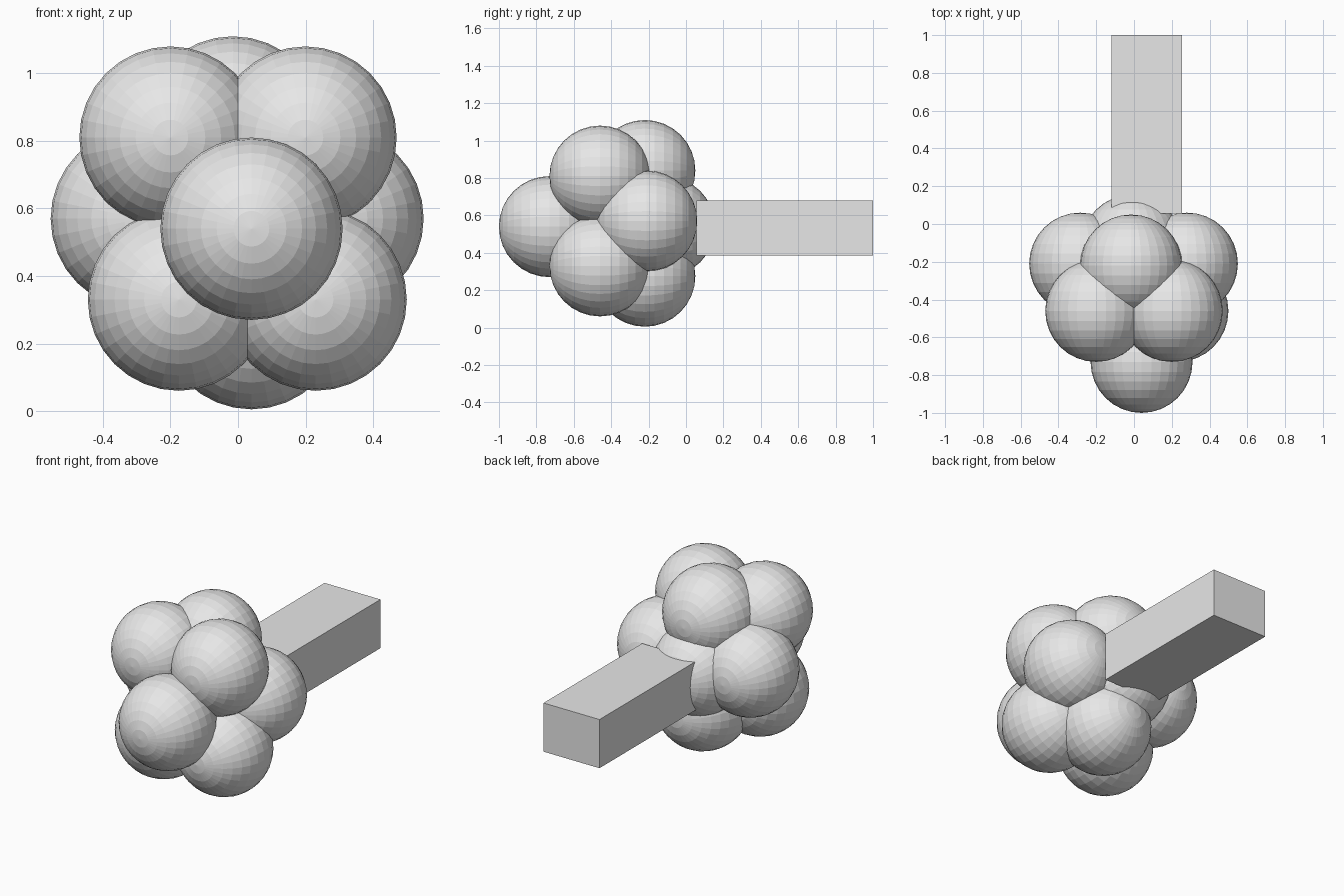
import bpy
from math import pi

cube = bpy.data.objects.get("Cube")
if cube:
    bpy.data.objects.remove(cube, do_unlink=True)

# Single plain material
grey = bpy.data.materials.new("light grey")
grey.use_nodes = True
grey.diffuse_color = (0.8, 0.8, 0.8, 1)
grey.node_tree.nodes["Principled BSDF"].inputs["Base Color"].default_value = (0.8, 0.8, 0.8, 1)

RADIUS = 0.27


def ball(name, x, y, z):
    """Flat-faced ball with its poles pointing front and back."""
    bpy.ops.mesh.primitive_uv_sphere_add(
        segments=32, ring_count=16, radius=RADIUS,
        location=(x, y, z), rotation=(pi / 2, 0, 0))
    obj = bpy.context.object
    obj.name = name
    obj.data.materials.append(grey)


def block(name, low, high):
    """Box spanning two opposite corners."""
    middle = [(a + b) / 2 for a, b in zip(low, high)]
    bpy.ops.mesh.primitive_cube_add(size=1, location=middle)
    obj = bpy.context.object
    obj.name = name
    obj.scale = [b - a for a, b in zip(low, high)]
    bpy.ops.object.transform_apply(location=False, rotation=False, scale=True)
    obj.data.materials.append(grey)


# Tip and rear of the cluster
ball("tip_ball", 0.04, -0.73, 0.54)
ball("rear_ball", -0.01, -0.115, 0.54)

# Front ring of four
FRONT_Y = -0.46
ball("front_upper_right_ball", -0.2, FRONT_Y, 0.81)
ball("front_upper_left_ball", 0.2, FRONT_Y, 0.81)
ball("front_lower_right_ball", -0.175, FRONT_Y, 0.33)
ball("front_lower_left_ball", 0.23, FRONT_Y, 0.33)

# Back ring of four
BACK_Y = -0.22
ball("back_right_ball", -0.285, BACK_Y + 0.01, 0.57)
ball("back_left_ball", 0.28, BACK_Y + 0.01, 0.57)
ball("back_top_ball", -0.015, BACK_Y, 0.84)
ball("back_bottom_ball", 0.04, BACK_Y, 0.275)

# Square stalk running out of the back
block("stalk", (-0.12, 0.055, 0.385), (0.255, 1.0, 0.68))
